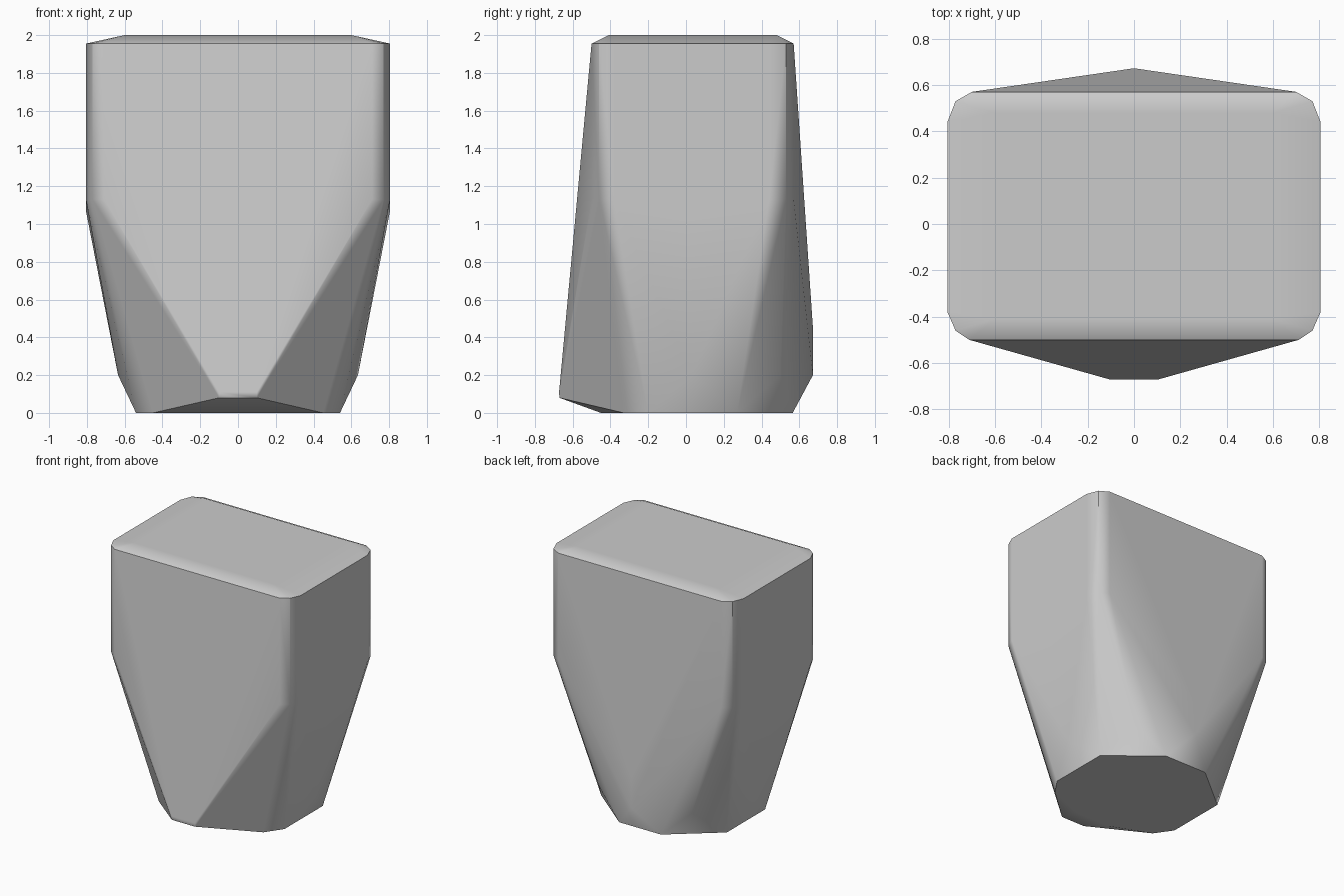
import bpy
import bmesh
import math

cube = bpy.data.objects.get("Cube")
if cube:
    bpy.data.objects.remove(cube, do_unlink=True)

grey = bpy.data.materials.new("plain grey")
grey.use_nodes = True
colour = (0.6, 0.6, 0.6, 1)
grey.diffuse_color = colour
grey.node_tree.nodes["Principled BSDF"].inputs["Base Color"].default_value = colour

# rounded corner outline of the upper body, right half
outline = [(0.71, -0.5), (0.77, -0.46), (0.805, -0.38),
           (0.805, 0.44), (0.77, 0.53), (0.7, 0.57)]

half = []
# top plate and its sloping rim
half += [(0.6, -0.41, 2), (0.6, 0.48, 2)]
half += [(x, y, 1.955) for x, y in outline]
# shoulder where the sides begin to taper
half += [(x, y, 1.13) for x, y in outline]
half += [(0.805, 0, 1.07)]
# lower facets: front lip, side points, back corner, back ridge
half += [(0.1, -0.67, 0.08), (0.1, -0.672, 0.11), (0.635, 0.03, 0.2),
         (0.4, 0.5, 0.2), (0, 0.672, 0.2), (0, 0.672, 0.45), (0.09, 0.655, 0.3)]
# flat base
half += [(0.15, -0.45, 0), (0.45, -0.33, 0), (0.54, -0.2, 0),
         (0.54, 0.27, 0), (0.18, 0.565, 0)]

# mirror the points and wrap them in a convex skin
points = {(side * x, y, z) for x, y, z in half for side in (-1, 1)}
bm = bmesh.new()
for p in sorted(points):
    bm.verts.new(p)
bmesh.ops.remove_doubles(bm, verts=bm.verts, dist=0.001)
hull = bmesh.ops.convex_hull(bm, input=bm.verts)
loose = [v for v in bm.verts if not v.link_faces]
bmesh.ops.delete(bm, geom=loose, context="VERTS")
bmesh.ops.dissolve_limit(bm, angle_limit=math.radians(1),
                         verts=bm.verts, edges=bm.edges)
bmesh.ops.recalc_face_normals(bm, faces=bm.faces)

mesh = bpy.data.meshes.new("faceted_block")
bm.to_mesh(mesh)
bm.free()
mesh.materials.append(grey)
block = bpy.data.objects.new("faceted_block", mesh)
bpy.context.collection.objects.link(block)

# soft shading across gentle edges, crisp around the base
bpy.context.view_layer.objects.active = block
block.select_set(True)
bpy.ops.object.shade_smooth_by_angle(angle=math.radians(30))
weighted = block.modifiers.new("weighted_normals", "WEIGHTED_NORMAL")
weighted.keep_sharp = True
weighted.weight = 100
